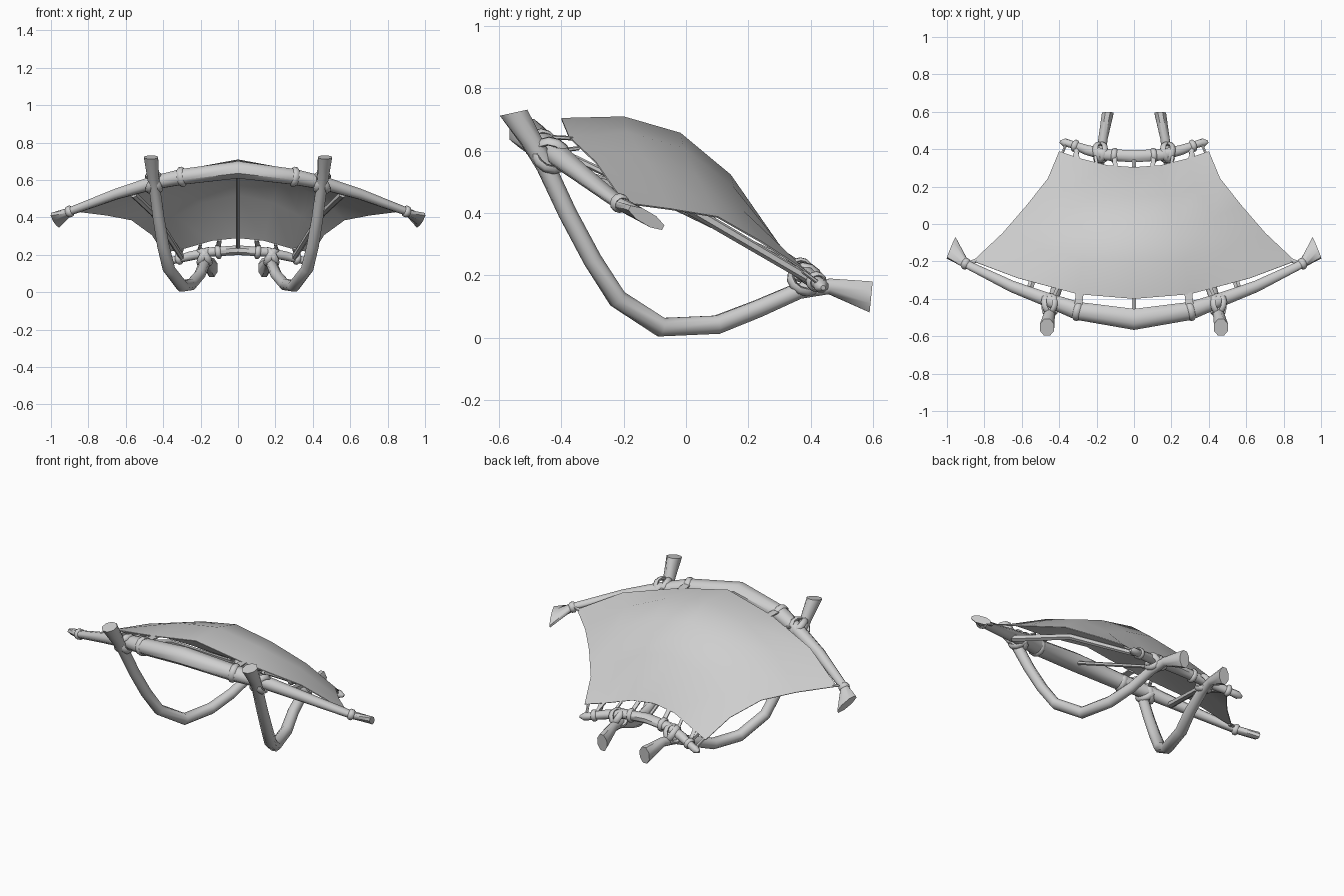
import bpy, bmesh, math
from mathutils import Vector, Matrix

cube = bpy.data.objects.get("Cube")
if cube:
    bpy.data.objects.remove(cube, do_unlink=True)

GREY = (0.62, 0.62, 0.62, 1)
mat = bpy.data.materials.new("plain grey")
mat.use_nodes = True
mat.diffuse_color = GREY
mat.node_tree.nodes["Principled BSDF"].inputs["Base Color"].default_value = GREY


def finish(name, bm, angle=50):
    me = bpy.data.meshes.new(name)
    bm.to_mesh(me)
    bm.free()
    ob = bpy.data.objects.new(name, me)
    bpy.context.collection.objects.link(ob)
    me.materials.append(mat)
    bpy.ops.object.select_all(action='DESELECT')
    ob.select_set(True)
    bpy.context.view_layer.objects.active = ob
    bpy.ops.object.shade_smooth_by_angle(angle=math.radians(angle))


def rod(name, path, sides=8, caps=None):
    """Tapered pole; points are x, y, z, half width, half height, optional roll. caps: end cut normals."""
    bm = bmesh.new()
    pts = [Vector(p[:3]) for p in path]
    last = len(pts) - 1
    rings = []
    for i, p in enumerate(path):
        t = (pts[min(i + 1, last)] - pts[max(i - 1, 0)]).normalized()
        if caps and i in (0, last):
            t = Vector(caps[0 if i == 0 else 1]).normalized()
        up = Vector((0, 0, 1)) if abs(t.z) < 0.95 else Vector((0, 1, 0))
        a = t.cross(up).normalized()
        b = a.cross(t)
        roll = p[5] if len(p) > 5 else 0
        a, b = a * math.cos(roll) + b * math.sin(roll), b * math.cos(roll) - a * math.sin(roll)
        ring = []
        for k in range(sides):
            w = 2 * math.pi * (k + 0.5) / sides
            ring.append(bm.verts.new(pts[i] + a * math.cos(w) * p[3] + b * math.sin(w) * p[4]))
        rings.append(ring)
    for r, s in zip(rings, rings[1:]):
        for k in range(sides):
            n = (k + 1) % sides
            bm.faces.new((r[k], r[n], s[n], s[k]))
    bm.faces.new(rings[0])
    bm.faces.new(rings[-1])
    bmesh.ops.recalc_face_normals(bm, faces=bm.faces)
    finish(name, bm)


def wrap(name, centre, axis, major, minor, length=1.0, seg=12, sides=6):
    """Rope wrap around an axis, stretched along it by length."""
    rot = Vector(axis).to_track_quat('Z', 'Y').to_matrix().to_4x4()
    m = Matrix.Translation(centre) @ rot
    bm = bmesh.new()
    vs = []
    for i in range(seg):
        u = 2 * math.pi * i / seg
        row = []
        for j in range(sides):
            v = 2 * math.pi * (j + 0.5) / sides
            r = major + minor * math.cos(v)
            row.append(bm.verts.new(m @ Vector((r * math.cos(u), r * math.sin(u), length * minor * math.sin(v)))))
        vs.append(row)
    for i in range(seg):
        for j in range(sides):
            a, b, n = vs[i], vs[(i + 1) % seg], (j + 1) % sides
            bm.faces.new((a[j], b[j], b[n], a[n]))
    bmesh.ops.recalc_face_normals(bm, faces=bm.faces)
    finish(name, bm)


def mirrored(half):
    """Complete a half path that starts on the centre line."""
    return [(-p[0], *p[1:]) for p in reversed(half[1:])] + half


# Front beam with flared, slanted tips, and back beam
rod("front_beam", mirrored([
    (0, -0.51, 0.655, .061, .050), (.30, -.465, .617, .052, .045), (.45, -.41, .585, .041, .038),
    (.65, -.335, .525, .033, .030), (.90, -.213, .432, .023, .022),
    (.978, -.127, .385, .072, .022, .5)]), caps=((.94, -.34, .1), (.94, .34, -.1)))
rod("back_beam", mirrored([
    (0, .362, .225, .035, .028), (.15, .37, .215, .033, .027), (.25, .395, .195, .029, .026),
    (.34, .428, .172, .021, .021), (.37, .435, .165, .024, .022), (.395, .44, .16, .008, .008)]))

# Cloth canopy: rows from front to back, columns from centre to side edge
rows = [
    [(0, -.40, .70), (.30, -.375, .64), (.62, -.29, .56), (.86, -.20, .43)],
    [(0, -.20, .705), (.27, -.19, .655), (.50, -.13, .565), (.70, -.05, .41)],
    [(0, -.02, .653), (.23, -.01, .605), (.43, .03, .515), (.57, .10, .385)],
    [(0, .14, .52), (.18, .15, .48), (.34, .18, .405), (.46, .24, .305)],
    [(0, .30, .29), (.14, .31, .275), (.28, .345, .235), (.40, .385, .21)]]
bm = bmesh.new()
grid = [[bm.verts.new(p) for p in mirrored(r)] for r in rows]
for r, s in zip(grid, grid[1:]):
    for i in range(6):
        bm.faces.new((r[i], s[i], s[i + 1], r[i + 1]))
bm.normal_update()
bmesh.ops.solidify(bm, geom=bm.faces[:], thickness=0.005)
bmesh.ops.recalc_face_normals(bm, faces=bm.faces)
finish("cloth_canopy", bm, 60)

# Thin centre spar under the cloth
rod("centre_spar", [(0, -.48, .635, .011, .011), (0, .37, .225, .011, .011)], 6)

for side, s in (("left", 1), ("right", -1)):
    def P(x, y, z):
        return (s * x, y, z)

    # Bent runner with flared ends
    leg = [(.465, -.553, .722, .041, .049), (.455, -.495, .63, .033, .035), (.445, -.45, .55, .03, .031),
           (.425, -.38, .40, .031, .03), (.40, -.30, .25, .033, .03), (.37, -.22, .125, .034, .031),
           (.30, -.08, .034, .034, .033), (.25, .10, .042, .033, .032), (.205, .23, .093, .031, .03),
           (.18, .36, .15, .029, .028), (.165, .46, .165, .027, .027), (.14, .594, .131, .034, .054)]
    rod(f"{side}_runner", [(s * p[0], *p[1:]) for p in leg], caps=((0, .22, -1), (0, 1, -.1)))

    # Bowed side spar
    rod(f"{side}_spar", [(s * .56, -.355, .525, .02, .02), (s * .45, 0, .42, .018, .018),
                         (s * .30, .40, .185, .015, .015)], 6)

    # Crossed lashings where runner meets beam
    for end, c, r in (("front", (.45, -.432, .585), .054), ("back", (.18, .382, .188), .048)):
        for n, ax in enumerate(((1, .3, .6), (1, -.3, -.7))):
            wrap(f"{side}_{end}_lashing_{n + 1}", P(*c), P(*ax), r, .012, 1.5)

    # Collars on the beams
    for n, (c, ax, r, ln) in enumerate((
            ((.30, -.465, .617), (1, .25, -.17), .046, 1.9),
            ((.90, -.213, .432), (1, .5, -.36), .023, 1.8),
            ((.105, .367, .218), (1, .1, -.1), .032, 1.6),
            ((.315, .418, .180), (1, .35, -.25), .025, 1.6))):
        wrap(f"{side}_collar_{n + 1}", P(*c), P(*ax), r, .009, ln)

    # Ties from cloth edge to the beams
    ties = [((.30, -.46, .645), (.29, -.365, .64), .024), ((.90, -.213, .44), (.84, -.195, .435), .012),
            ((.105, .37, .235), (.10, .305, .278), .014), ((.21, .385, .215), (.20, .325, .257), .009),
            ((.315, .415, .19), (.30, .345, .233), .012), ((.36, .432, .17), (.385, .375, .213), .008),
            ((.44, -.41, .60), (.41, -.345, .608), .010)]
    for n, (a, b, w) in enumerate(ties):
        rod(f"{side}_tie_{n + 1}", [(*P(*a), w, .007), (*P(*b), w, .007)], 6)
